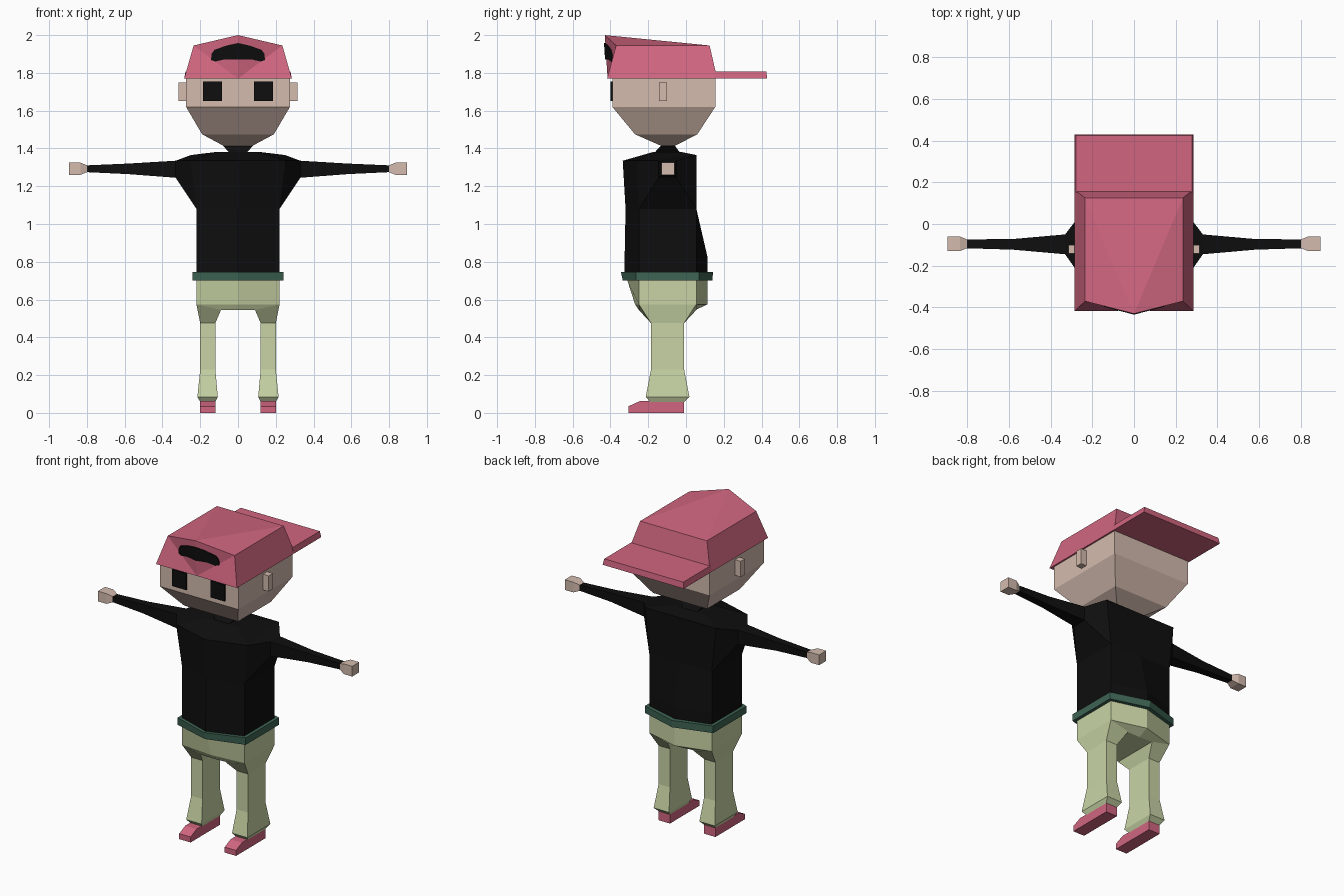
import bpy, bmesh

if "Cube" in bpy.data.objects:
    bpy.data.objects.remove(bpy.data.objects["Cube"])


def linear(c):
    c /= 255
    return c / 12.92 if c <= 0.04045 else ((c + 0.055) / 1.055) ** 2.4


def material(name, r, g, b):
    m = bpy.data.materials.new(name)
    m.diffuse_color = (linear(r), linear(g), linear(b), 1)
    m.use_nodes = True
    m.node_tree.nodes["Principled BSDF"].inputs["Base Color"].default_value = m.diffuse_color
    return m


SKIN = material("skin", 212, 187, 174)
PINK = material("pink_cloth", 209, 102, 128)
BLACK = material("black", 14, 14, 14)
GREEN = material("dark_green", 62, 100, 84)
KHAKI = material("pale_khaki", 200, 212, 165)


def build(name, verts, faces, mat):
    bm = bmesh.new()
    vs = [bm.verts.new(v) for v in verts]
    for f in faces:
        bm.faces.new([vs[i] for i in f])
    bmesh.ops.recalc_face_normals(bm, faces=bm.faces)
    mesh = bpy.data.meshes.new(name)
    bm.to_mesh(mesh)
    bm.free()
    mesh.materials.append(mat)
    ob = bpy.data.objects.new(name, mesh)
    bpy.context.collection.objects.link(ob)
    return ob


def loft(name, rings, mat):
    """Skin a stack of equal-length rings and cap both ends."""
    n = len(rings[0])
    verts = [v for ring in rings for v in ring]
    faces = [[k * n + i, k * n + (i + 1) % n, (k + 1) * n + (i + 1) % n, (k + 1) * n + i]
             for k in range(len(rings) - 1) for i in range(n)]
    faces += [list(range(n)), list(range(len(verts) - n, len(verts)))]
    return build(name, verts, faces, mat)


def rect(x0, x1, y0, y1, z):
    return [(x0, y0, z), (x1, y0, z), (x1, y1, z), (x0, y1, z)]


def hexa(w, fc, fm, bc, bm_, zf, zb=None):
    """Six-sided body section: corners fc/bc, centre points fm/bm_."""
    zb = zf if zb is None else zb
    return [(-w, fc, zf), (0, fm, zf), (w, fc, zf), (w, bc, zb), (0, bm_, zb), (-w, bc, zb)]


def side_rect(x, y0, y1, z0, z1, x_top=None):
    xt = x if x_top is None else x_top
    return [(x, y0, z0), (x, y1, z0), (xt, y1, z1), (xt, y0, z1)]


def pair(name, rings, mat):
    """Loft on the +x side and its mirror image."""
    loft("right_" + name, rings, mat)
    loft("left_" + name, [[(-x, y, z) for x, y, z in r] for r in rings], mat)


# Head
loft("head", [rect(-.075, .075, -.13, -.06, 1.413),
              rect(-.19, .19, -.27, .06, 1.475),
              rect(-.275, .275, -.39, .155, 1.62),
              rect(-.275, .275, -.39, .155, 1.775)], SKIN)
pair("ear", [rect(.27, .315, -.142, -.1, z) for z in (1.65, 1.75)], SKIN)
pair("eye", [rect(.085, .185, -.399, -.389, z) for z in (1.65, 1.755)], BLACK)

# Cap crown with a raised front peak
crown = [(-.285, -.418, 1.77), (0, -.415, 1.77), (.285, -.418, 1.77),
         (.285, .165, 1.77), (-.285, .165, 1.77),
         (-.235, -.37, 1.945), (0, -.43, 2.0), (.235, -.37, 1.945),
         (.235, .125, 1.945), (-.235, .125, 1.945)]
build("cap_crown", crown,
      [(0, 1, 5), (1, 6, 5), (1, 7, 6), (1, 2, 7), (2, 3, 8, 7), (3, 4, 9, 8),
       (4, 0, 5, 9), (6, 8, 9), (6, 7, 8), (6, 9, 5), (0, 4, 3, 2, 1)], PINK)
loft("cap_brim", [rect(-.285, .285, .15, .43, 1.77),
                  rect(-.278, .278, .15, .425, 1.808)], PINK)

# Arched opening in the cap, a thin plate that follows the crown
half = [(0, 1.958), (.06, 1.945), (.125, 1.922), (.14, 1.9),
        (.143, 1.868), (.12, 1.86), (.07, 1.872), (0, 1.872)]


def on_crown(x, z, lift):
    return (x, -.415 + .24 * abs(x) - .065 * (z - 1.77) - lift, z)


for side, s in (("right", 1), ("left", -1)):
    loft("cap_opening_" + side,
         [[on_crown(s * x, z, d) for x, z in half] for d in (-.002, .007)], BLACK)

# Shirt
loft("shirt_body", [hexa(.22, -.25, -.325, .055, .115, .73),
                    hexa(.22, -.25, -.325, .055, .115, .82),
                    hexa(.22, -.25, -.32, .055, .055, 1.08),
                    hexa(.25, -.26, -.335, .055, .055, 1.335, 1.365),
                    hexa(.11, -.17, -.17, -.03, -.03, 1.382)], BLACK)
loft("collar", [rect(-.045, .045, -.17, -.03, 1.375),
                rect(-.08, .08, -.13, -.06, 1.416)], BLACK)
shoulder = [(.22, -.25, 1.08), (.22, .055, 1.08), (.25, .055, 1.365), (.25, -.26, 1.335)]
pair("sleeve", [shoulder,
                side_rect(.33, -.145, -.05, 1.245, 1.335),
                side_rect(.58, -.123, -.072, 1.264, 1.32),
                side_rect(.81, -.116, -.074, 1.275, 1.31)], BLACK)
pair("hand", [side_rect(.8, -.116, -.074, 1.274, 1.311),
              side_rect(.835, -.13, -.06, 1.26, 1.325),
              side_rect(.895, -.13, -.06, 1.26, 1.325)], SKIN)

# Belt
loft("belt", [hexa(.24, -.265, -.335, .07, .14, .702),
              hexa(.24, -.265, -.345, .07, .143, .747)], GREEN)

# Trousers
loft("hips", [hexa(.22, -.25, -.31, .055, .115, .72),
              hexa(.22, -.25, -.31, .055, .115, .70),
              hexa(.22, -.25, -.27, .055, .115, .575),
              hexa(.09, -.245, -.25, .05, .05, .545)], KHAKI)
leg_top = [(.09, -.25, .545), (.22, -.25, .575), (.22, .055, .575), (.09, .055, .545)]
pair("leg", [leg_top,
             rect(.12, .2, -.185, -.01, .475),
             rect(.12, .2, -.185, -.01, .23),
             rect(.107, .215, -.213, .018, .085),
             rect(.12, .2, -.19, -.01, .058)], KHAKI)

# Shoes: side profile swept across the width
shoe = [(-.305, 0), (-.01, 0), (-.01, .062), (-.245, .062), (-.305, .035)]
pair("shoe", [[(x, y, z) for y, z in shoe] for x in (.12, .2)], PINK)
